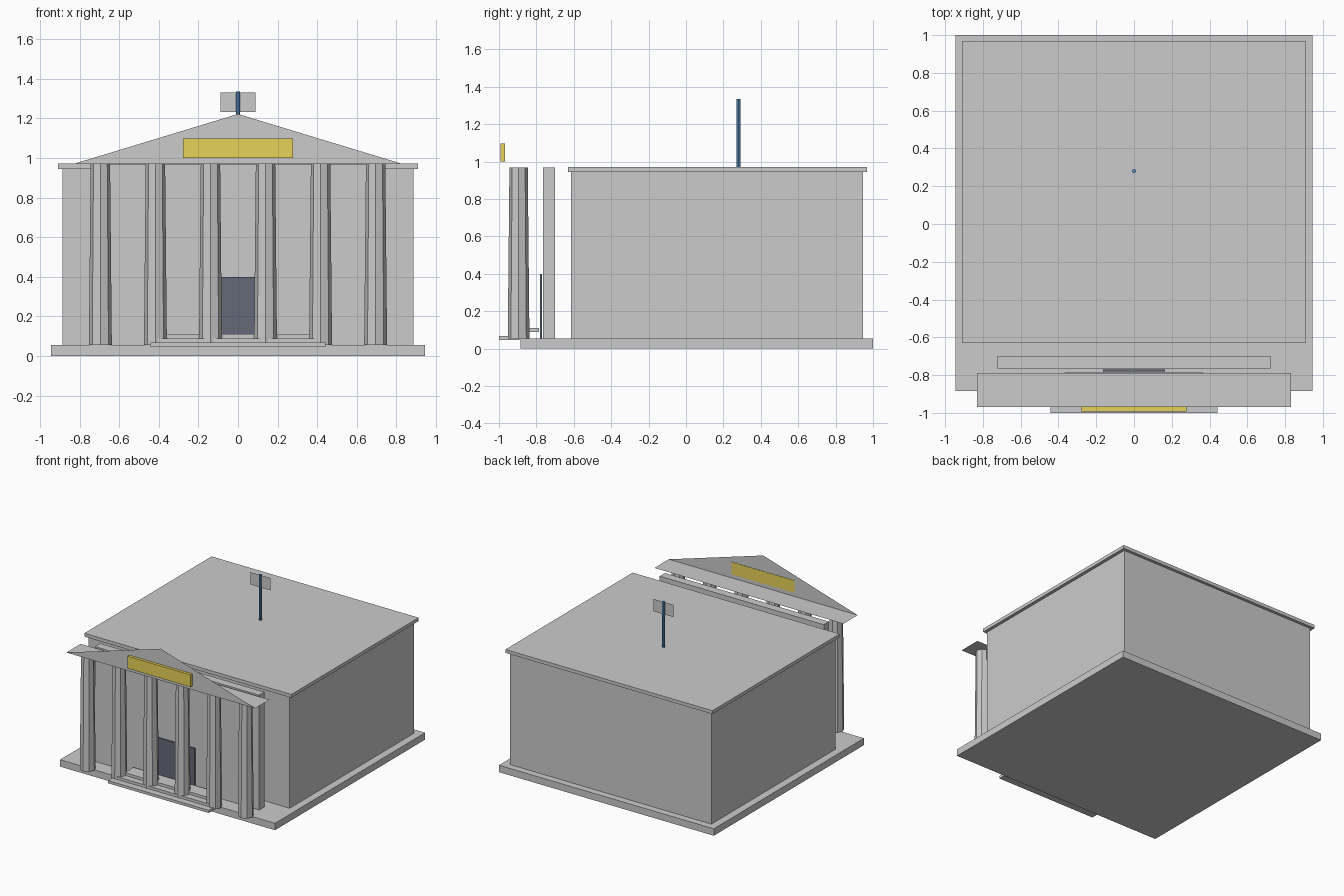
import bpy, math

if "Cube" in bpy.data.objects:
    bpy.data.objects.remove(bpy.data.objects["Cube"])


def material(name, color):
    m = bpy.data.materials.new(name)
    m.diffuse_color = (*color, 1)
    m.use_nodes = True
    m.node_tree.nodes["Principled BSDF"].inputs["Base Color"].default_value = m.diffuse_color
    return m


def mesh_object(name, verts, faces, mat=None):
    me = bpy.data.meshes.new(name)
    me.from_pydata(verts, [], faces)
    me.update()
    ob = bpy.data.objects.new(name, me)
    bpy.context.collection.objects.link(ob)
    if mat:
        me.materials.append(mat)
    return ob


def box(name, half_x, y, z, mat=None):
    """Box centred on x = 0, given y and z ranges."""
    verts = [(sx * half_x, b, c) for c in z for b in y for sx in (-1, 1)]
    faces = [(0, 2, 3, 1), (4, 5, 7, 6), (0, 1, 5, 4),
             (1, 3, 7, 5), (3, 2, 6, 7), (2, 0, 4, 6)]
    return mesh_object(name, verts, faces, mat)


def column(name, x, y, z, r_bottom, r_top, sides, mat=None):
    bpy.ops.mesh.primitive_cone_add(
        vertices=sides, radius1=r_bottom, radius2=r_top, depth=z[1] - z[0],
        location=(x, y, (z[0] + z[1]) / 2))
    ob = bpy.context.object
    ob.name = name
    if mat:
        ob.data.materials.append(mat)
    return ob


yellow = material("sign_yellow", (0.80, 0.65, 0.10))
blue = material("pole_blue", (0.10, 0.30, 0.58))
dark = material("door_dark", (0.13, 0.14, 0.19))

# Main building
box("base", 0.945, (-0.885, 1.0), (0, 0.055))
box("main_hall", 0.885, (-0.615, 0.945), (0.055, 0.945))
box("roof_slab", 0.91, (-0.63, 0.968), (0.945, 0.972))

# Entrance wall and door
box("entrance_wall", 0.722, (-0.765, -0.70), (0.055, 0.968))
box("door", 0.165, (-0.78, -0.77), (0.055, 0.40), dark)

# Three front steps, each narrower and further back
for i in range(3):
    y0 = -1.0 + 0.052 * i
    z0 = 0.046 + 0.0215 * i
    box(f"step_{i + 1}", 0.443 - 0.037 * i, (y0, y0 + 0.11), (z0, z0 + 0.0215))

# Row of six tapered octagonal columns
for i in range(6):
    column(f"column_{i + 1}", -0.695 + 0.278 * i, -0.895, (0.055, 0.969),
           0.058, 0.049, 8)

# Pediment: flat gable triangle over a thin soffit sheet
mesh_object("pediment_face",
            [(-0.83, -0.97, 0.97), (0.83, -0.97, 0.97), (0, -0.97, 1.222)],
            [(0, 1, 2)])
mesh_object("pediment_soffit",
            [(-0.83, -0.97, 0.97), (0.83, -0.97, 0.97),
             (0.83, -0.79, 0.97), (-0.83, -0.79, 0.97)],
            [(0, 1, 2, 3)])
box("sign_board", 0.277, (-0.992, -0.967), (1.0, 1.097), yellow)

# Flagpole with a flat flag
column("flagpole", 0, 0.28, (0.972, 1.335), 0.011, 0.011, 8, blue)
mesh_object("flag",
            [(-0.088, 0.28, 1.232), (0.088, 0.28, 1.232),
             (0.088, 0.28, 1.33), (-0.088, 0.28, 1.33)],
            [(0, 1, 2, 3)])
